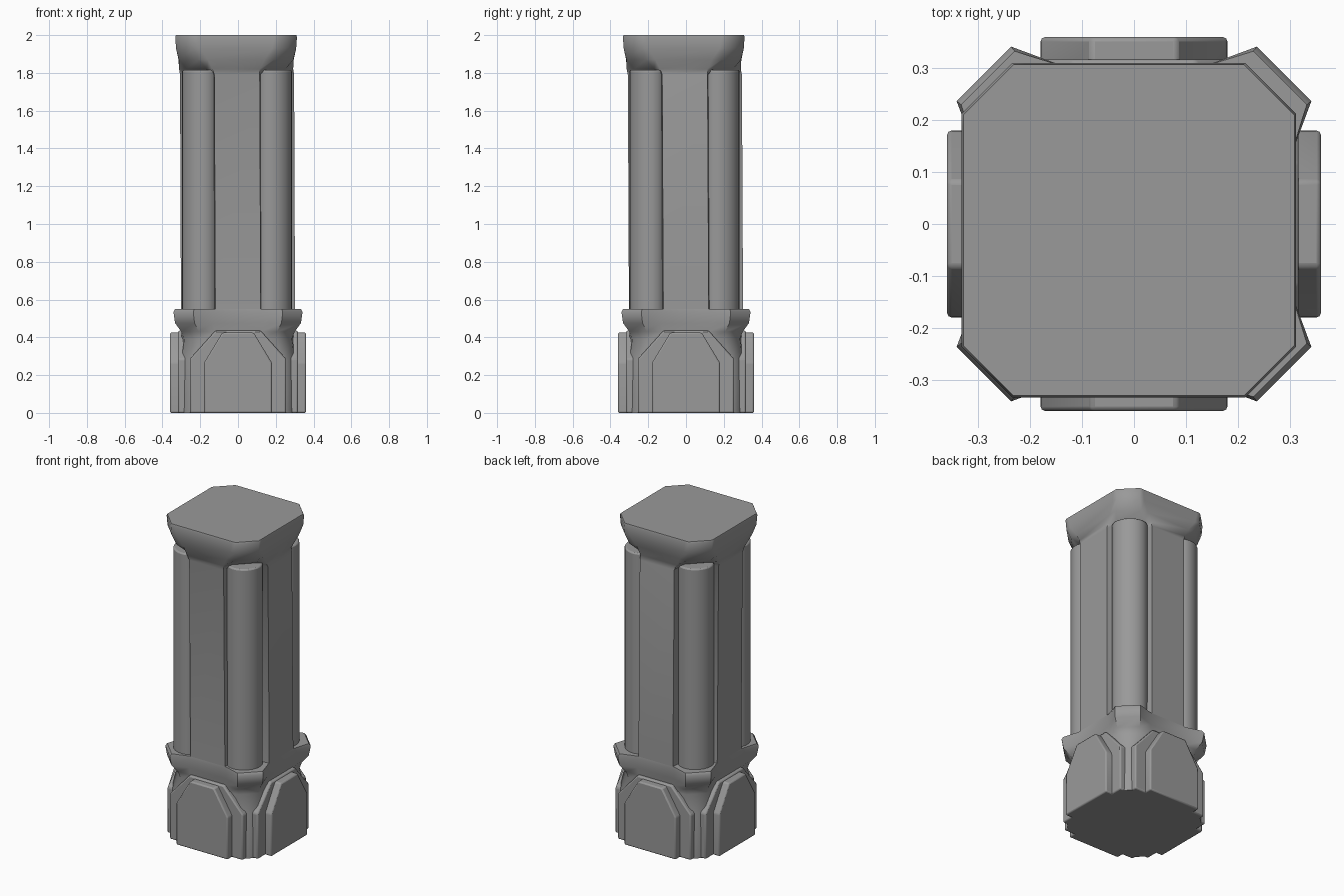
import bpy, bmesh, math
from mathutils import Matrix

if "Cube" in bpy.data.objects:
    bpy.data.objects.remove(bpy.data.objects["Cube"])

GREY = bpy.data.materials.new("dark_grey")
GREY.diffuse_color = (.32, .32, .32, 1)
GREY.use_nodes = True
GREY.node_tree.nodes["Principled BSDF"].inputs["Base Color"].default_value = GREY.diffuse_color

def finish(bm, name, bevel=0.0, angle=35):
    bmesh.ops.recalc_face_normals(bm, faces=bm.faces)
    me = bpy.data.meshes.new(name)
    bm.to_mesh(me)
    bm.free()
    me.materials.append(GREY)
    ob = bpy.data.objects.new(name, me)
    bpy.context.collection.objects.link(ob)
    if bevel:
        m = ob.modifiers.new("bevel", 'BEVEL')
        m.width, m.segments, m.limit_method = bevel, 2, 'ANGLE'
    bpy.ops.object.select_all(action='DESELECT')
    bpy.context.view_layer.objects.active = ob
    ob.select_set(True)
    bpy.ops.object.shade_smooth_by_angle(angle=math.radians(angle))
    return ob

# Core: lofted cross section (height, face depth, face half width, corner long, corner short)
SECTIONS = [
    (0.00, .300, .12, .300, .240),
    (0.28, .300, .12, .300, .235),
    (0.39, .297, .12, .285, .205),
    (0.43, .297, .12, .300, .208),
    (0.475, .300, .13, .333, .230),
    (0.535, .302, .13, .342, .237),
    (0.55, .302, .13, .333, .230),
    (0.551, .302, .12, .200, .130),
    (1.79, .302, .12, .200, .130),
    (1.82, .302, .125, .262, .155),
    (1.87, .305, .15, .303, .200),
    (1.93, .318, .19, .318, .222),
    (1.99, .322, .20, .322, .225),
    (2.00, .319, .20, .319, .222),
]

def section(a, w, p, q):
    pts = []
    for k in range(4):
        c, s = round(math.cos(k * math.pi / 2)), round(math.sin(k * math.pi / 2))
        for x, y in ((a, -w), (a, w), (p, q), (q, p)):
            pts.append((c * x - s * y, s * x + c * y))
    return pts

bm = bmesh.new()
rings = []
for z, a, w, p, q in SECTIONS:
    off = -0.010 if z > 1.8 else (-0.005 if z > 0.6 else 0)
    rings.append([bm.verts.new((x + off, y + off * 1.2, z)) for x, y in section(a, w, p, q)])
for lo, hi in zip(rings, rings[1:]):
    for i in range(16):
        j = (i + 1) % 16
        bm.faces.new((lo[i], lo[j], hi[j], hi[i]))
bm.faces.new(rings[0])
bm.faces.new(rings[-1])
finish(bm, "pillar_core", angle=52)

# Slightly flattened round columns set diagonally in the corner grooves
for n in range(4):
    a = math.pi / 4 + n * math.pi / 2
    bm = bmesh.new()
    place = (Matrix.Translation((-.006, -.008, 1.175)) @ Matrix.Rotation(a, 4, 'Z')
             @ Matrix.Translation((.276, 0, 0)) @ Matrix.Diagonal((.088, .103, 1, 1)))
    bmesh.ops.create_cone(bm, cap_ends=True, segments=20, radius1=1, radius2=1, depth=1.28, matrix=place)
    finish(bm, "corner_column_%d" % (n + 1), 0.008)

# Layered arched plates on each side of the base
def plate(name, half, top_half, shoulder, top, depth, turn):
    bm = bmesh.new()
    outline = [(-half, 0), (half, 0), (half, shoulder), (top_half, top), (-top_half, top), (-half, shoulder)]
    f = bm.faces.new([bm.verts.new((x, -.2, z)) for x, z in outline])
    ext = bmesh.ops.extrude_face_region(bm, geom=[f])
    for v in ext["geom"]:
        if isinstance(v, bmesh.types.BMVert):
            v.co.y = -depth
    bmesh.ops.rotate(bm, verts=bm.verts, matrix=Matrix.Rotation(turn, 3, 'Z'))
    finish(bm, name, 0.008)

for k, side in enumerate(("front", "right", "back", "left")):
    plate(side + "_base_plate", .180, .083, .265, .425, .36, k * math.pi / 2)
    plate(side + "_base_step", .255, .120, .285, .435, .317, k * math.pi / 2)
